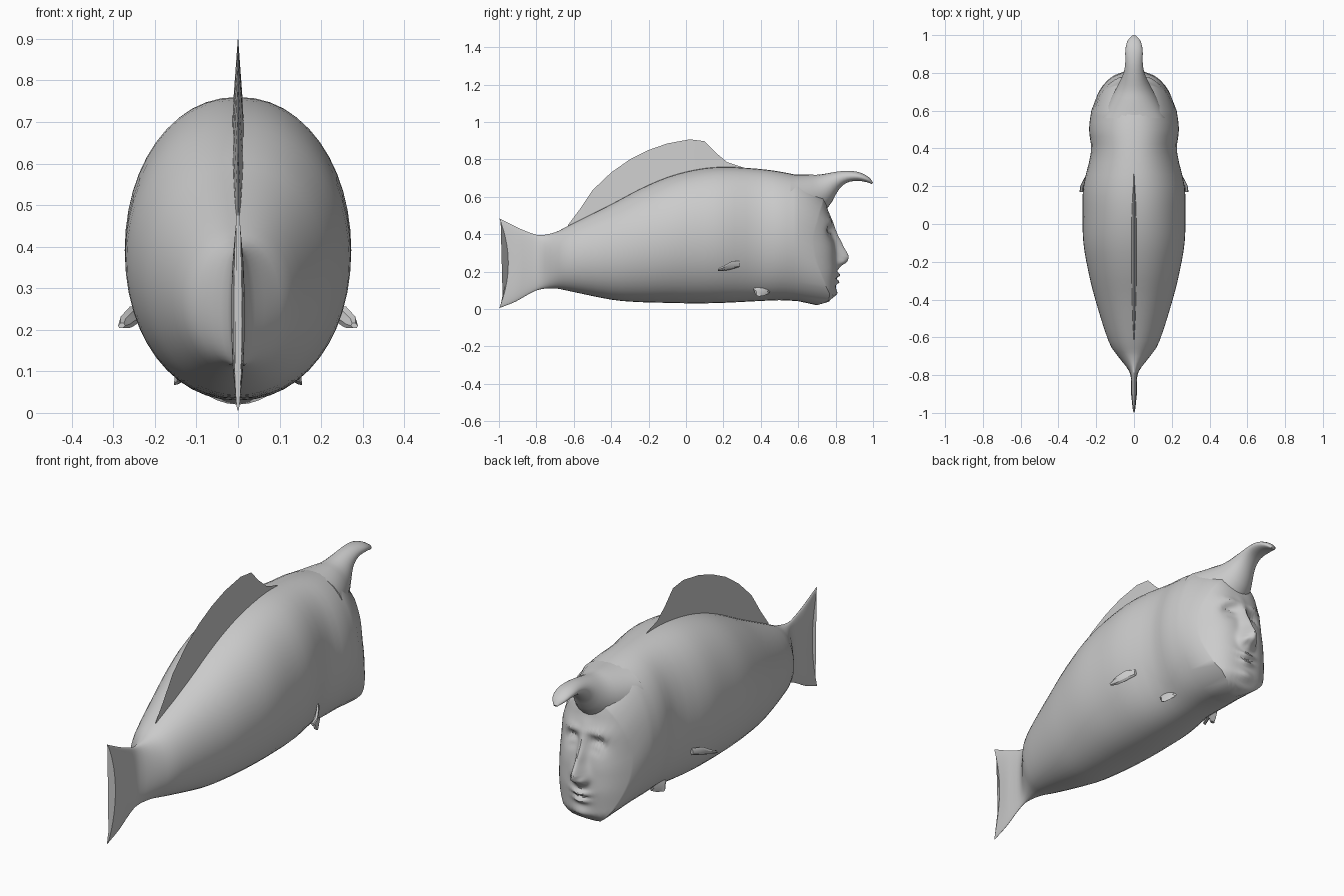
import bpy, bmesh, math
from mathutils import Vector

if "Cube" in bpy.data.objects:
    bpy.data.objects.remove(bpy.data.objects["Cube"])

N = 48
skin = bpy.data.materials.new("plain grey")
skin.diffuse_color = (0.6, 0.6, 0.6, 1)
skin.use_nodes = True
skin.node_tree.nodes["Principled BSDF"].inputs["Base Color"].default_value = skin.diffuse_color


def finish(name, rings, cap_start=True, cap_end=True, angle=40):
    """Skin a list of equal-length point rings into one object."""
    bm = bmesh.new()
    rows = [[bm.verts.new(p) for p in r] for r in rings]
    n = len(rows[0])
    for a, b in zip(rows, rows[1:]):
        for i in range(n):
            j = (i + 1) % n
            bm.faces.new((a[i], a[j], b[j], b[i]))
    if cap_start:
        bm.faces.new(rows[0])
    if cap_end:
        bm.faces.new(rows[-1])
    bmesh.ops.remove_doubles(bm, verts=bm.verts, dist=1e-5)
    bmesh.ops.recalc_face_normals(bm, faces=bm.faces)
    me = bpy.data.meshes.new(name)
    bm.to_mesh(me)
    bm.free()
    me.materials.append(skin)
    ob = bpy.data.objects.new(name, me)
    bpy.context.collection.objects.link(ob)
    bpy.context.view_layer.objects.active = ob
    ob.select_set(True)
    bpy.ops.object.shade_smooth_by_angle(angle=math.radians(angle))
    ob.select_set(False)
    return ob


def smooth(stations, steps):
    """Catmull-Rom interpolation of parameter tuples."""
    s = [Vector(q) for q in stations]
    out = []
    for i in range(len(s) - 1):
        p0, p1, p2, p3 = s[max(i - 1, 0)], s[i], s[i + 1], s[min(i + 2, len(s) - 1)]
        for k in range(steps):
            t = k / steps
            out.append(0.5 * (2 * p1 + (p2 - p0) * t + (2 * p0 - 5 * p1 + 4 * p2 - p3) * t * t
                              + (3 * p1 - p0 - 3 * p2 + p3) * t ** 3))
    return out + [s[-1]]


def lerp_table(table, z):
    for (a, ya), (b, yb) in zip(table, table[1:]):
        if z <= b:
            t = max(0, (z - a) / (b - a))
            t = t * t * (3 - 2 * t) * 0.4 + t * 0.6
            return ya + (yb - ya) * t
    return table[-1][1]


def bump(x, z, cx, cz, rx, rz):
    return math.exp(-((x - cx) / rx) ** 2 - ((z - cz) / rz) ** 2)


FACE = [(0.02, 0.70), (0.04, 0.765), (0.08, 0.795), (0.2, 0.805), (0.3, 0.80),
        (0.4, 0.785), (0.47, 0.775), (0.54, 0.755), (0.62, 0.735)]
NOSE = [(0.2, 0.0), (0.225, 0.02), (0.255, 0.062), (0.28, 0.07), (0.34, 0.045),
        (0.42, 0.02), (0.48, 0.006), (0.55, 0.0)]


def face_y(x, z):
    """Depth of the face surface: brow, eyes, nose, lips and chin."""
    ax = abs(x)
    y = lerp_table(FACE, z) - 0.11 * (ax / 0.19) ** 3
    y += lerp_table(NOSE, z) * math.exp(-(ax / (0.022 + 0.012 * bump(0, z, 0, 0.26, 1, 0.05))) ** 2)
    y += 0.016 * bump(ax, z, 0.032, 0.25, 0.014, 0.02)      # nostrils
    y -= 0.03 * bump(ax, z, 0.07, 0.415, 0.036, 0.03)       # eye sockets
    y += 0.018 * bump(ax, z, 0.07, 0.405, 0.026, 0.014)     # eyelids
    y += 0.012 * bump(ax, z, 0.07, 0.465, 0.05, 0.016)      # brows
    y += 0.022 * bump(ax, z, 0, 0.182, 0.045, 0.014)        # upper lip
    y += 0.020 * bump(ax, z, 0, 0.145, 0.038, 0.013)        # lower lip
    y -= 0.006 * bump(ax, z, 0, 0.164, 0.05, 0.006)         # mouth line
    y += 0.014 * bump(ax, z, 0, 0.085, 0.04, 0.025)         # chin
    return y


# Body with tail: y, half width, bottom z, top z, backward sweep of the tips
BODY = [(-0.95, 0.010, 0.005, 0.485, 0.048), (-0.89, 0.016, 0.04, 0.44, 0.02),
        (-0.84, 0.016, 0.08, 0.41, 0.0), (-0.78, 0.025, 0.105, 0.395, 0),
        (-0.70, 0.085, 0.11, 0.41, 0), (-0.62, 0.135, 0.095, 0.45, 0),
        (-0.4, 0.205, 0.05, 0.56, 0), (-0.25, 0.242, 0.037, 0.64, 0), (-0.1, 0.268, 0.033, 0.705, 0),
        (0.05, 0.272, 0.03, 0.745, 0), (0.2, 0.268, 0.033, 0.76, 0),
        (0.38, 0.228, 0.042, 0.75, 0), (0.5, 0.238, 0.047, 0.735, 0), (0.6, 0.226, 0.042, 0.715, 0)]


def oval(y, w, lo, hi, sweep=0.0, n=N):
    pts = []
    for i in range(n):
        a = 2 * math.pi * i / n
        c, s = math.cos(a), math.sin(a)
        x = w * math.copysign(abs(c) ** 0.93, c)
        pts.append((x, y - sweep * s * s, (lo + hi) / 2 + (hi - lo) / 2 * s))
    return pts


rings = [oval(*q) for q in smooth(BODY, 3)]
# Face cap: rings shrinking toward the nose
STEPS = 36
for k in range(STEPS):
    s = 1 - k / STEPS
    ring = []
    for i in range(N):
        a = 2 * math.pi * i / N
        x = 0.195 * s * math.cos(a)
        z = 0.28 + 0.04 * s + 0.30 * s * math.sin(a)
        ring.append((x, face_y(x, z), z))
    rings.append(ring)
finish("body_with_face_and_tail", rings)

# Forehead horn: y, z of centre, half width, half thickness, tilt of the section
HORN = [(0.56, 0.60, 0.17, 0.12, 0.0), (0.66, 0.60, 0.125, 0.12, 0.1), (0.735, 0.632, 0.085, 0.09, 0.3),
        (0.80, 0.683, 0.055, 0.05, 0.3), (0.86, 0.707, 0.046, 0.032, 0.0),
        (0.92, 0.708, 0.046, 0.024, -0.3), (0.97, 0.692, 0.034, 0.015, -0.5), (0.997, 0.672, 0.010, 0.005, -0.6)]
rings = []
for y, z, w, h, tilt in smooth(HORN, 3):
    ring = []
    for i in range(24):
        a = 2 * math.pi * i / 24
        d = h * math.sin(a)
        ring.append((w * math.cos(a), y - d * math.sin(tilt), z + d * math.cos(tilt)))
    rings.append(ring)
finish("forehead_horn", rings)

# Dorsal fin: y, top z, root z
DORSAL = [(-0.63, 0.45, 0.40), (-0.57, 0.53, 0.42), (-0.5, 0.635, 0.45), (-0.4, 0.73, 0.5),
          (-0.3, 0.80, 0.56), (-0.2, 0.85, 0.6), (-0.1, 0.885, 0.65), (0.02, 0.907, 0.69),
          (0.1, 0.897, 0.7), (0.16, 0.835, 0.71), (0.22, 0.785, 0.72), (0.31, 0.755, 0.72)]
rings = []
for i, (y, top, root) in enumerate(DORSAL):
    t = 0.016 * math.sin(math.pi * (i + 0.5) / len(DORSAL)) + 0.001
    rings.append([(-t, y, root), (0, y, top), (t, y, root)])
finish("dorsal_fin", rings, angle=20)

# Paired side fins: root, middle and tip, each with an edge vector and thickness
SIDE = {
    "pectoral_fin": [((0.23, 0.285, 0.24), (0, 0.0, 0.016)), ((0.256, 0.235, 0.232), (0.004, 0.01, 0.024)),
                     ((0.272, 0.20, 0.218), (0.010, 0.004, 0.014)), ((0.28, 0.17, 0.21), (0.003, 0.0, 0.006))],
    "pelvic_fin": [((0.11, 0.465, 0.13), (0.0, 0.015, 0.015)), ((0.128, 0.425, 0.11), (0.004, -0.02, 0.026)),
                   ((0.142, 0.39, 0.09), (0.004, -0.03, 0.018)), ((0.147, 0.385, 0.072), (0.0, -0.012, 0.004))],
}
for name, spine in SIDE.items():
    for side, m in (("right", 1), ("left", -1)):
        rings = []
        for c, e in spine:
            ring = []
            for u, v in ((1, 0), (0.5, 0.007), (-0.5, 0.007), (-1, 0), (-0.5, -0.007), (0.5, -0.007)):
                ring.append((m * (c[0] + u * e[0] + v), c[1] + u * e[1], c[2] + u * e[2] - v * 0.4))
            rings.append(ring)
        finish(side + "_" + name, rings, angle=30)
